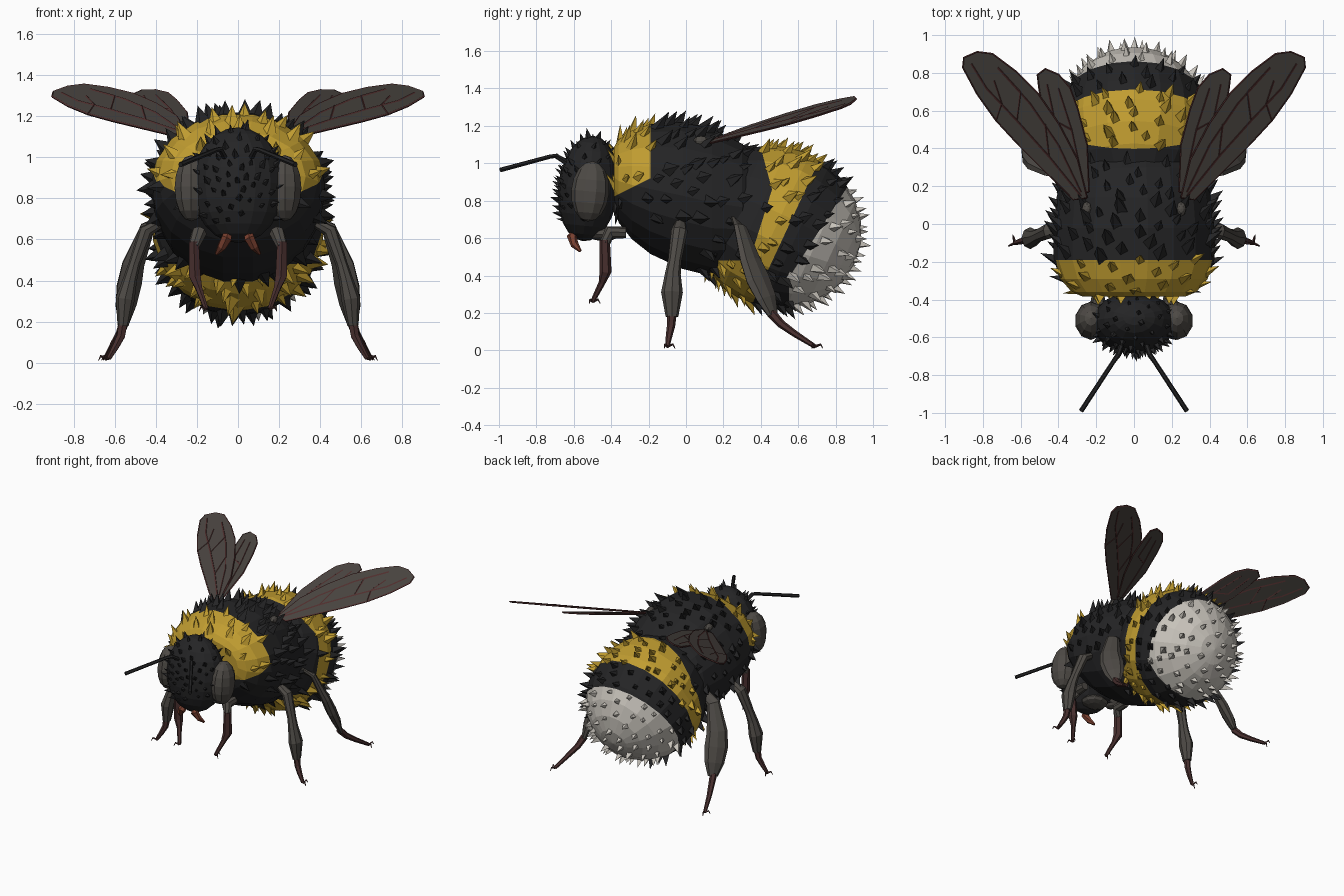
import bpy, bmesh, math, random
from mathutils import Vector, Matrix
from mathutils.bvhtree import BVHTree

random.seed(4)
cube = bpy.data.objects.get("Cube")
if cube:
    bpy.data.objects.remove(cube)


def material(name, rgb):
    m = bpy.data.materials.new(name)
    m.use_nodes = True
    m.diffuse_color = (*rgb, 1)
    m.node_tree.nodes["Principled BSDF"].inputs["Base Color"].default_value = (*rgb, 1)
    return m


BLACK = material("black fur", (.018, .018, .019))
YELLOW = material("yellow fur", (.53, .335, .03))
WHITE = material("white fur", (.57, .54, .49))
GREY = material("brown grey shell", (.075, .068, .06))
RED = material("dark red limb", (.064, .028, .027))
VEIN = material("red brown vein", (.08, .028, .027))
JAW = material("rust jaw", (.19, .05, .028))
WING = material("smoky wing", (.066, .057, .05))
FUR = [BLACK, YELLOW, WHITE]


def finish(name, bm, mats, normals=True):
    if normals:
        bmesh.ops.recalc_face_normals(bm, faces=bm.faces)
    me = bpy.data.meshes.new(name)
    bm.to_mesh(me)
    bm.free()
    for m in mats:
        me.materials.append(m)
    ob = bpy.data.objects.new(name, me)
    bpy.context.collection.objects.link(ob)
    return ob


def loft(bm, rings):
    """Skin a list of equal point rings and close both ends."""
    vs = [[bm.verts.new(p) for p in r] for r in rings]
    n = len(vs[0])
    for a, b in zip(vs, vs[1:]):
        for i in range(n):
            bm.faces.new((a[i], a[(i + 1) % n], b[(i + 1) % n], b[i]))
    bm.faces.new(vs[0])
    bm.faces.new(vs[-1])


def tube(bm, pts, radii, sides=6, flat=1.0, ref=(1, 0, 0)):
    """Tapered limb along a path; flat squeezes it towards ref."""
    pts = [Vector(p) for p in pts]
    rings = []
    for i, p in enumerate(pts):
        t = (pts[min(i + 1, len(pts) - 1)] - pts[max(i - 1, 0)]).normalized()
        u = t.cross(Vector(ref)).normalized()
        v = t.cross(u)
        r = radii[i] if isinstance(radii, (list, tuple)) else radii
        angles = [math.tau * k / sides for k in range(sides)]
        rings.append([p + u * r * math.cos(a) + v * r * flat * math.sin(a) for a in angles])
    loft(bm, rings)


def ball(bm, center, size, tilt=0, u=16, v=10):
    mat = (Matrix.Translation(center) @ Matrix.Rotation(tilt, 4, 'X')
           @ Matrix.Diagonal((*size, 1)))
    bmesh.ops.create_uvsphere(bm, u_segments=u, v_segments=v, radius=1, matrix=mat)


def cut(bm, point, normal):
    geom = bm.verts[:] + bm.edges[:] + bm.faces[:]
    bmesh.ops.bisect_plane(bm, geom=geom, plane_co=point, plane_no=normal)


def furry(name, bm, rule, keep, center, count, length, lean):
    """Colour a body part by rule and cover it with pointed tufts."""
    bmesh.ops.recalc_face_normals(bm, faces=bm.faces)
    for f in bm.faces:
        f.material_index = rule(f.calc_center_median())
    tree = BVHTree.FromBMesh(bm)
    tufts = bmesh.new()
    center = Vector(center)
    for i in range(count):
        h = 1 - 2 * (i + .5) / count
        a = i * 2.39996 + random.uniform(-.12, .12)
        s = math.sqrt(1 - h * h)
        ray = Vector((s * math.cos(a), h, s * math.sin(a)))
        p, n, _, _ = tree.ray_cast(center + ray * 2, -ray)
        if p is None or not keep(p):
            continue
        size = length * random.uniform(.8, 1.2) * (1 - .4 * max(n.y, 0))
        side = n.cross(Vector((.3, 1, .2))).normalized()
        up = n.cross(side)
        tip = tufts.verts.new(p + (n + Vector(lean)).normalized() * size)
        base = [tufts.verts.new(p - n * .012 + (side * x + up * y) * size * .45)
                for x, y in ((1, 0), (0, 1), (-1, 0), (0, -1))]
        for k in range(4):
            f = tufts.faces.new((base[k], base[(k + 1) % 4], tip))
            f.material_index = rule(p)
        tufts.faces.new(base[::-1]).material_index = rule(p)
    finish(name, bm, FUR, False)
    finish(name + "_fur", tufts, FUR)


# Thorax: oval rings given as y, top, bottom, half width
bm = bmesh.new()
rings = []
for y, top, low, w in ((-.385, 1.09, .76, .27), (-.36, 1.13, .68, .33), (-.29, 1.18, .59, .39),
                       (-.19, 1.215, .51, .425), (-.02, 1.225, .43, .425), (.14, 1.19, .39, .41),
                       (.3, 1.11, .42, .375), (.42, .98, .52, .28)):
    rings.append([(w * math.cos(math.tau * k / 18), y,
                   (top + low) / 2 + (top - low) / 2 * math.sin(math.tau * k / 18))
                  for k in range(18)])
loft(bm, rings)
cut(bm, (0, -.19, 0), (0, 1, 0))
cut(bm, (0, -.19, .92), (0, -.5, 1))


def thorax_rule(p):
    return int(p.y < -.19 and p.z > .92 + (p.y + .19) * .5)


furry("thorax", bm, thorax_rule, lambda p: p.z > .74 or p.y > .05 or (abs(p.x) > .37 and p.z > .65),
      (0, -.02, .82), 200, .085, (0, .95, .1))

# Abdomen: tilted ellipsoid with colour bands
TILT = math.radians(-25)
MID = Vector((0, .48, .66))
AXIS = Vector((0, math.cos(TILT), math.sin(TILT)))
TAIL = Vector((0, .68, .59))
TAIL_DIR = Vector((0, .84, -.54))
bm = bmesh.new()
ball(bm, MID, (.42, .43, .465), TILT - math.pi / 2, 18, 12)
cut(bm, MID + AXIS * .06, AXIS)
cut(bm, TAIL, TAIL_DIR)
cut(bm, (0, .55, 0), (0, 1, 0))
cut(bm, (0, .46, .86), (0, 1, -.316))
cut(bm, (0, .46, .86), (0, 1, .27))
cut(bm, (0, 0, .48), (0, 0, 1))


def abdomen_rule(p):
    if (p - TAIL).dot(TAIL_DIR) > 0 and p.y > .55:
        return 2
    front = .46 + min((p.z - .86) * .316, (.86 - p.z) * .27)
    return int((p - MID).dot(AXIS) < .06 and (p.y > front or p.z < .48))


furry("abdomen", bm, abdomen_rule, lambda p: p.y > .4 or p.z < .55,
      MID, 230, .083, (0, .85, .1))

# Head
bm = bmesh.new()
ball(bm, (0, -.522, .865), (.225, .162, .283), math.radians(-6), 16, 12)
furry("head", bm, lambda p: 0, lambda p: p.y < -.48 and (p.z > .68) or p.z > 1,
      (0, -.52, .86), 130, .044, (0, .3, .5))

# Mouth plate under the head
bm = bmesh.new()
ball(bm, (0, -.44, .62), (.1, .09, .035), 0, 10, 6)
finish("mouth_plate", bm, [GREY])

# Wing outlines as seen from above
FORE = ((.25, .14), (.3, .34), (.4, .53), (.51, .69), (.63, .81), (.75, .9), (.83, .91),
        (.9, .88), (.905, .83), (.83, .69), (.73, .55), (.61, .42), (.46, .27), (.32, .13))
HIND = ((.24, .17), (.25, .42), (.3, .61), (.34, .72), (.4, .79), (.47, .82), (.51, .79),
        (.5, .71), (.47, .55), (.4, .37), (.29, .17))
FORE_VEINS = (((.28, .15), (.45, .36), (.62, .55), (.78, .72), (.86, .85)),
              ((.28, .17), (.4, .42), (.55, .64), (.72, .83)),
              ((.45, .36), (.47, .53)), ((.62, .55), (.6, .7), (.72, .83)),
              ((.73, .55), (.7, .64), (.74, .76)))
HIND_VEINS = (((.26, .18), (.33, .5), (.4, .72)), ((.33, .5), (.42, .55), (.46, .74)))

for side, s in (("left", 1), ("right", -1)):
    def mirror(*pts):
        return [(s * x, y, z) for x, y, z in pts]

    # Wings with rims and veins
    for kind, outline, veins, drop in (("front", FORE, FORE_VEINS, 0), ("rear", HIND, HIND_VEINS, .045)):
        def lift(path):
            return [Vector((s * x, y, 1.12 + .42 * (y - .15) - .18 * (x - .3) - drop * y / .8))
                    for x, y in path]
        up = Vector((0, 0, .004))
        bm = bmesh.new()
        pts = lift(outline)
        loft(bm, [[p - up for p in pts], [p + up for p in pts]])
        finish(f"{side}_{kind}_wing", bm, [WING])
        bm = bmesh.new()
        tube(bm, pts + pts[:1], .006, 4, ref=(0, 0, 1))
        for v in veins:
            tube(bm, lift(v), .009, 4, .75, ref=(0, 0, 1))
        finish(f"{side}_{kind}_wing_veins", bm, [VEIN])

    # Wing root scale
    bm = bmesh.new()
    ball(bm, (s * .25, .08, 1.12), (.026, .04, .026), 0, 8, 6)
    finish(f"{side}_wing_scale", bm, [GREY])

    # Eye
    bm = bmesh.new()
    ball(bm, (s * .228, -.512, .85), (.085, .102, .162), math.radians(-5), 10, 8)
    finish(f"{side}_eye", bm, [GREY])

    # Elbowed antenna
    bm = bmesh.new()
    tube(bm, mirror((.06, -.62, .99), (.085, -.695, 1.04), (.11, -.73, 1.035), (.28, -.99, .965)),
         [.014, .014, .012, .013], 6, ref=(0, 0, 1))
    finish(f"{side}_antenna", bm, [BLACK])

    # Jaw, splayed outward
    bm = bmesh.new()
    tube(bm, mirror((.045, -.58, .64), (.055, -.61, .605), (.08, -.595, .565), (.105, -.565, .53)),
         [.02, .028, .022, .008], 6)
    finish(f"{side}_jaw", bm, [JAW])

    # Legs: upper path and radii, foot path and radii, then flattening and its direction
    shin = (.026, .022, .018, .012)
    legs = {
        "front": (((.19, -.32, .63), (.19, -.41, .63), (.215, -.435, .57)), (.03, .038, .028),
                  ((.215, -.435, .59), (.21, -.43, .42), (.19, -.45, .36), (.155, -.5, .26)),
                  (.028, .032, .018, .012), 1, 0),
        "middle": (((.38, -.03, .68), (.45, -.035, .64), (.505, -.06, .48), (.525, -.07, .41),
                    (.55, -.075, .31), (.56, -.075, .18)), (.03, .044, .036, .042, .058, .034),
                   ((.56, -.075, .2), (.57, -.08, .13), (.595, -.09, .08), (.63, -.1, .02)),
                   shin, .8, 0),
        "rear": (((.36, .26, .69), (.44, .29, .66), (.51, .345, .48), (.53, .385, .38),
                  (.545, .43, .28), (.555, .465, .19)), (.035, .048, .075, .085, .072, .036),
                 ((.555, .455, .2), (.575, .51, .14), (.605, .58, .09), (.645, .69, .02)),
                 shin, .45, 1)}
    for kind, (upper, upper_r, foot, foot_r, flat, turn) in legs.items():
        bm = bmesh.new()
        tube(bm, mirror(*upper), upper_r, 8, flat, (s, turn, 0))
        finish(f"{side}_{kind}_upper_leg", bm, [GREY])
        bm = bmesh.new()
        tube(bm, mirror(*foot), foot_r, 6)
        # Claws
        x, y, z = foot[-1]
        for dx, dy in ((.035, -.012), (.012, .03)):
            tube(bm, mirror((x, y, z), (x + dx * .7, y + dy, z + .012), (x + dx, y + dy * 1.4, z - .01)),
                 [.008, .006, .002], 4, ref=(0, 0, 1))
        finish(f"{side}_{kind}_foot", bm, [RED])
